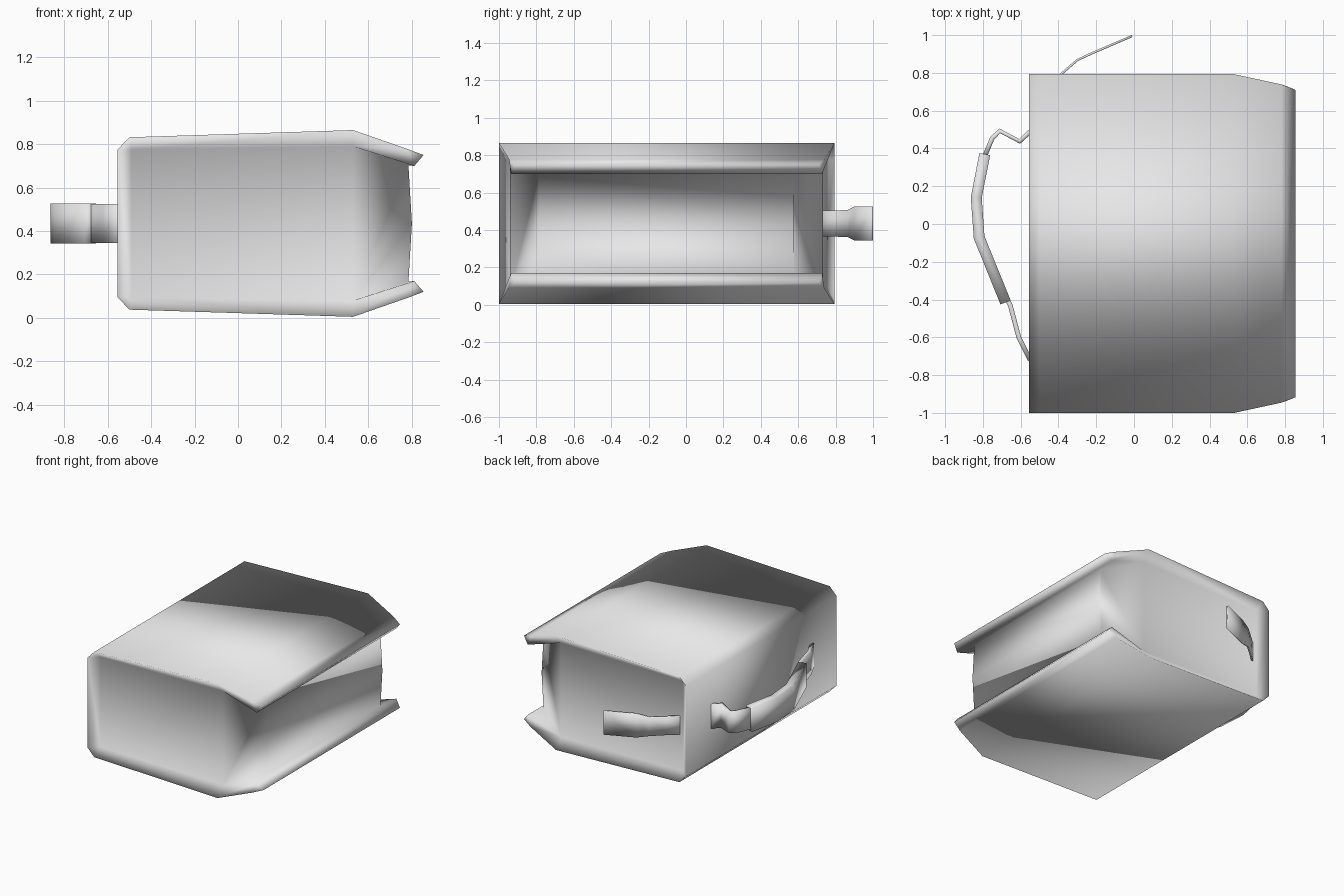
import bpy, bmesh, math

cube = bpy.data.objects.get("Cube")
if cube:
    bpy.data.objects.remove(cube, do_unlink=True)

FRONT, BACK, MID = -1.0, 0.793, 0.435

grey = bpy.data.materials.new("plain_grey")
grey.use_nodes = True
grey.diffuse_color = (0.8, 0.8, 0.8, 1)
grey.node_tree.nodes["Principled BSDF"].inputs["Base Color"].default_value = (0.8, 0.8, 0.8, 1)


def finish(bm, name):
    """Turn a bmesh into a fully smooth shaded object."""
    bmesh.ops.recalc_face_normals(bm, faces=bm.faces)
    mesh = bpy.data.meshes.new(name)
    bm.to_mesh(mesh)
    bm.free()
    mesh.materials.append(grey)
    mesh.shade_smooth()
    obj = bpy.data.objects.new(name, mesh)
    bpy.context.collection.objects.link(obj)
    return obj


def mirrored(half):
    """Complete an upper half profile of (x, z, inset) with its lower half."""
    return half + [(x, 2 * MID - z, inset) for x, z, inset in reversed(half)]


# Profiles of the cover outside, the rim's inner edge and the page fore edge
outer = mirrored([(0.855, 0.75, 0.083), (0.78, 0.778, 0.054), (0.53, 0.865, 0),
                  (-0.5, 0.832, 0), (-0.555, 0.775, 0)])
inner = mirrored([(0.812, 0.70, 0.065), (0.53, 0.79, 0.06), (-0.49, 0.775, 0.06)])
fore = [(0.785, 0.703, 0.215), (0.801, MID, 0.215), (0.785, 2 * MID - 0.703, 0.215)]

# Cover and page block as one welded, smooth skin
bm = bmesh.new()
ends = []
for end, sign in ((FRONT, 1), (BACK, -1)):
    o, i, p = [[bm.verts.new((x, end + sign * inset, z)) for x, z, inset in profile]
               for profile in (outer, inner, fore)]
    ends.append((o, i, p))
    # sloping rim and lip underside, upper half then lower half
    for oo, ii, corner in ((o, i, p[0]), (o[::-1], i[::-1], p[2])):
        bm.faces.new((oo[0], oo[1], oo[2], ii[1], ii[0]))
        bm.faces.new((oo[2], oo[3], ii[2], ii[1]))
        bm.faces.new((oo[3], oo[4], ii[2]))
        bm.faces.new((ii[1], ii[0], corner))
    bm.faces.new((o[4], o[5], i[3], i[2]))
    # page end, turning in towards the fore edge
    bm.faces.new(i[1:5])
    bm.faces.new((i[1], p[0], p[1], p[2], i[4]))


def bridge(a, b):
    """Join two matching rows of vertices with quads."""
    for k in range(len(a) - 1):
        bm.faces.new((a[k], a[k + 1], b[k + 1], b[k]))


(of, inf, pf), (ob, inb, pb) = ends
bridge(of, ob)
bridge([of[0], inf[0]] + pf + [inf[-1], of[-1]], [ob[0], inb[0]] + pb + [inb[-1], ob[-1]])
finish(bm, "book_body")


def strap(name, path, thickness):
    """Upright ribbon along a plan path of (x, y, half height)."""
    bm = bmesh.new()
    rows = [[bm.verts.new((x, y, MID + s * h)) for s in (-1, 1)] for x, y, h in path]
    for a, b in zip(rows, rows[1:]):
        bm.faces.new((a[0], b[0], b[1], a[1]))
    solid = finish(bm, name).modifiers.new("thickness", 'SOLIDIFY')
    solid.thickness = thickness
    solid.offset = 0


# Carrying handle on the spine
strap("handle_grip", [(-0.79, 0.37, 0.092), (-0.835, 0.14, 0.092),
                      (-0.82, -0.07, 0.092), (-0.68, -0.415, 0.092)], 0.058)
strap("handle_back_strap", [(-0.55, 0.49, 0.09), (-0.605, 0.437, 0.09), (-0.71, 0.493, 0.08),
                            (-0.75, 0.455, 0.08), (-0.79, 0.36, 0.08)], 0.025)
strap("handle_front_strap", [(-0.69, -0.36, 0.085), (-0.655, -0.43, 0.09),
                             (-0.61, -0.60, 0.09), (-0.55, -0.72, 0.09)], 0.025)

# Closing strap sticking out of the back end
strap("closing_strap", [(-0.49, 0.70, 0.07), (-0.39, 0.79, 0.07), (-0.30, 0.868, 0.072),
                        (-0.22, 0.905, 0.09), (-0.01, 0.995, 0.09)], 0.012)
